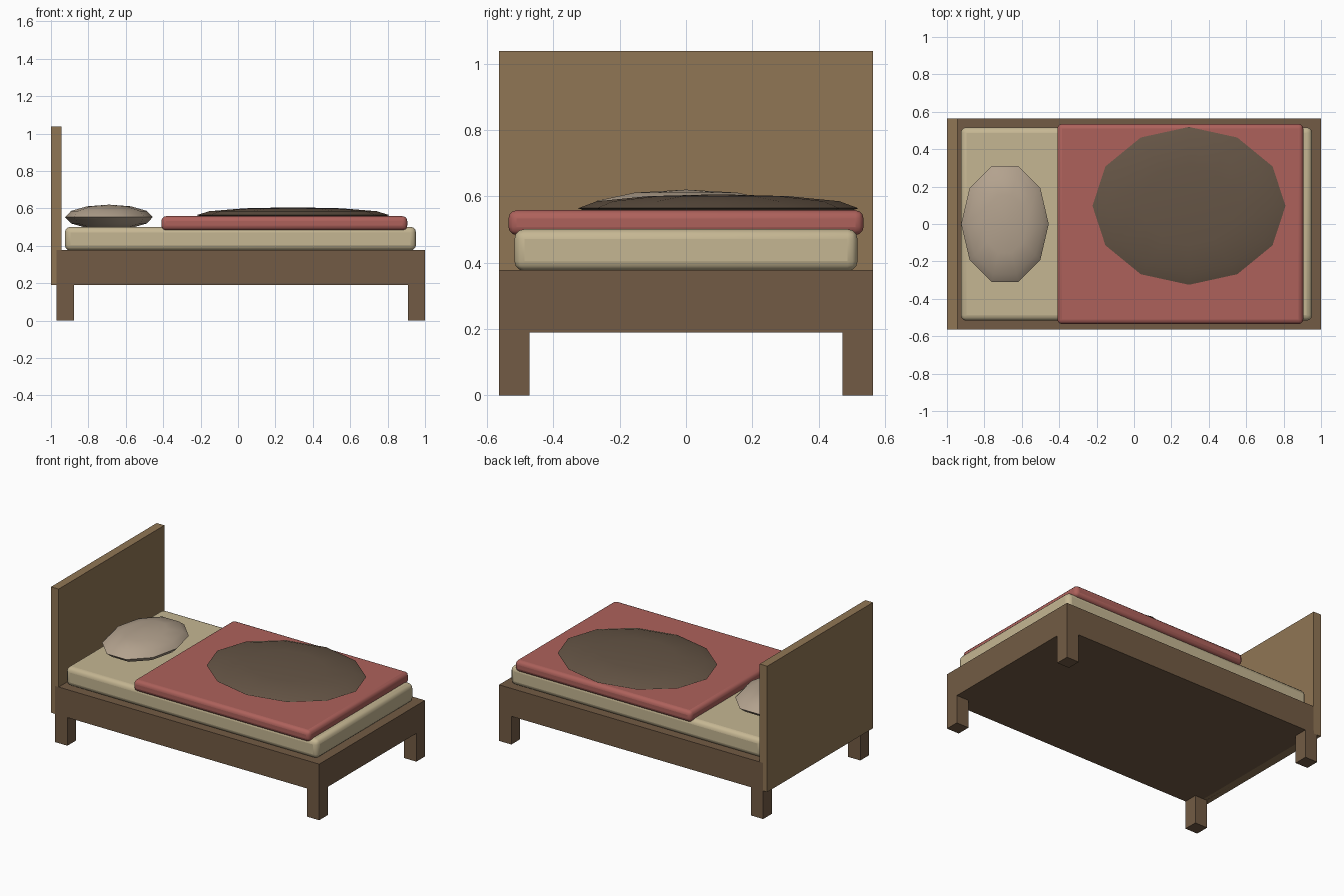
import bpy
import math

if "Cube" in bpy.data.objects:
    bpy.data.objects.remove(bpy.data.objects["Cube"])


def material(name, color):
    m = bpy.data.materials.new(name)
    m.diffuse_color = (*color, 1)
    m.use_nodes = True
    m.node_tree.nodes["Principled BSDF"].inputs["Base Color"].default_value = m.diffuse_color
    return m


wood = material("wood", (0.17, 0.105, 0.058))
light_wood = material("light_wood", (0.28, 0.18, 0.09))
cream = material("cream", (0.56, 0.47, 0.29))
red = material("red", (0.42, 0.12, 0.105))
linen = material("linen", (0.45, 0.36, 0.27))
brown = material("brown", (0.13, 0.09, 0.06))


def smooth(obj, angle):
    bpy.ops.object.select_all(action='DESELECT')
    obj.select_set(True)
    bpy.context.view_layer.objects.active = obj
    bpy.ops.object.shade_smooth_by_angle(angle=math.radians(angle))


def box(name, x, y, z, mat, bevel=0):
    """Box from (min, max) ranges, with optional rounded edges."""
    bpy.ops.mesh.primitive_cube_add(size=1, location=[(a + b) / 2 for a, b in (x, y, z)])
    obj = bpy.context.object
    obj.name = name
    obj.scale = [b - a for a, b in (x, y, z)]
    bpy.ops.object.transform_apply(location=False, rotation=False, scale=True)
    obj.data.materials.append(mat)
    if bevel:
        mod = obj.modifiers.new("rounding", 'BEVEL')
        mod.width = bevel
        mod.segments = 3
        smooth(obj, 40)
    return obj


def cushion(name, location, radii, segments, turn, mat):
    """Squashed low-poly sphere."""
    bpy.ops.mesh.primitive_uv_sphere_add(segments=segments, ring_count=6, radius=1,
                                         location=location, rotation=(0, 0, turn))
    obj = bpy.context.object
    obj.name = name
    bpy.ops.object.transform_apply(location=False, rotation=True, scale=False)
    obj.scale = radii
    bpy.ops.object.transform_apply(location=False, rotation=False, scale=True)
    obj.data.materials.append(mat)
    smooth(obj, 60)


# Wooden frame and headboard
W = 0.563
box("bed_frame", (-0.97, 1.0), (-W, W), (0.19, 0.378), wood)
box("headboard", (-1.0, -0.943), (-W, W), (0.19, 1.038), light_wood)

# Four square legs
for end, x in (("head", (-0.97, -0.878)), ("foot", (0.908, 1.0))):
    for side, y in (("front", (-W, -W + 0.092)), ("back", (W - 0.092, W))):
        box(f"{end}_{side}_leg", x, y, (0, 0.19), wood)

# Bedding
box("mattress", (-0.926, 0.952), (-0.517, 0.517), (0.375, 0.501), cream, 0.03)
box("blanket", (-0.41, 0.905), (-0.535, 0.535), (0.483, 0.558), red, 0.025)

# Pillow (ten-sided, points on +-y) and the flat throw cushion (twelve-sided)
cushion("pillow", (-0.69, 0, 0.553), (0.234, 0.325, 0.067), 10, math.pi / 2, linen)
cushion("flat_cushion", (0.294, 0.097, 0.564), (0.516, 0.422, 0.042), 12, 0, brown)
